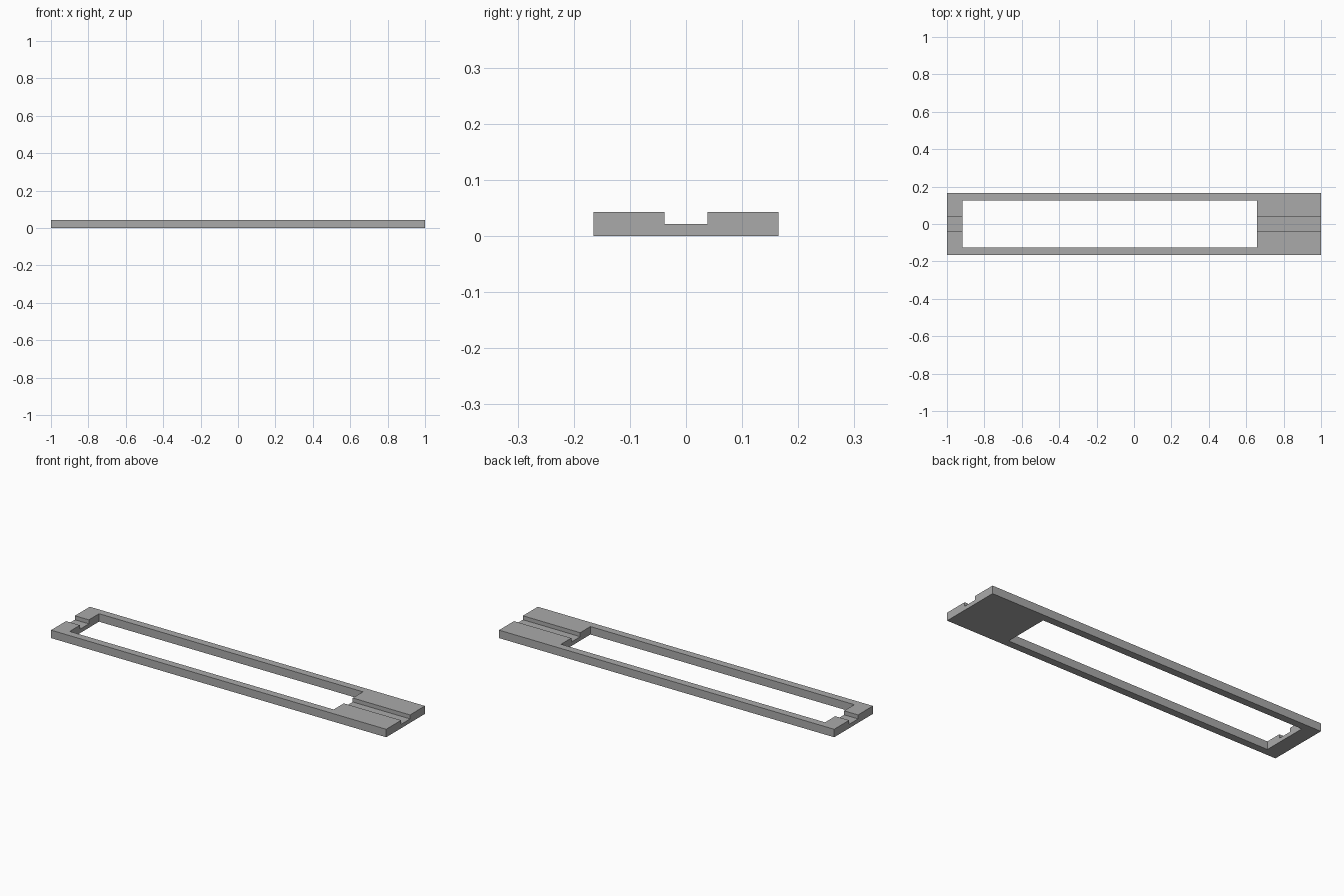
import bpy

LENGTH, WIDTH, HEIGHT = 2.0, 0.33, 0.043
SLOT_X = (-0.917, 0.658)
SLOT_HALF = 0.125
GROOVE_HALF, GROOVE_FLOOR = 0.038, 0.0215

cube = bpy.data.objects.get("Cube")
if cube:
    bpy.data.objects.remove(cube, do_unlink=True)


def box(name, low, high):
    """Axis-aligned box between two corners."""
    centre = [(a + b) / 2 for a, b in zip(low, high)]
    bpy.ops.mesh.primitive_cube_add(size=1, location=centre)
    obj = bpy.context.object
    obj.name = name
    obj.scale = [b - a for a, b in zip(low, high)]
    bpy.ops.object.transform_apply(location=True, rotation=False, scale=True)
    return obj


def cut(target, cutter):
    """Subtract the cutter, then discard it."""
    cutter.hide_render = True
    mod = target.modifiers.new("cut", "BOOLEAN")
    mod.operation = "DIFFERENCE"
    mod.solver = "EXACT"
    mod.object = cutter
    bpy.context.view_layer.objects.active = target
    bpy.ops.object.modifier_apply(modifier=mod.name)
    bpy.data.objects.remove(cutter, do_unlink=True)


# Flat bar
frame = box("slotted_frame", (-LENGTH / 2, -WIDTH / 2, 0), (LENGTH / 2, WIDTH / 2, HEIGHT))

# Long window through the bar, nearer the right end
cut(frame, box("window_cutter", (SLOT_X[0], -SLOT_HALF, -1), (SLOT_X[1], SLOT_HALF, 1)))

# Shallow channel along the top of both end blocks
cut(frame, box("channel_cutter", (-LENGTH, -GROOVE_HALF, GROOVE_FLOOR), (LENGTH, GROOVE_HALF, 1)))

# Plain grey finish
grey = bpy.data.materials.new("plain_grey")
grey.use_nodes = True
colour = (0.4, 0.4, 0.4, 1)
grey.diffuse_color = colour
grey.node_tree.nodes["Principled BSDF"].inputs["Base Color"].default_value = colour
frame.data.materials.clear()
frame.data.materials.append(grey)
